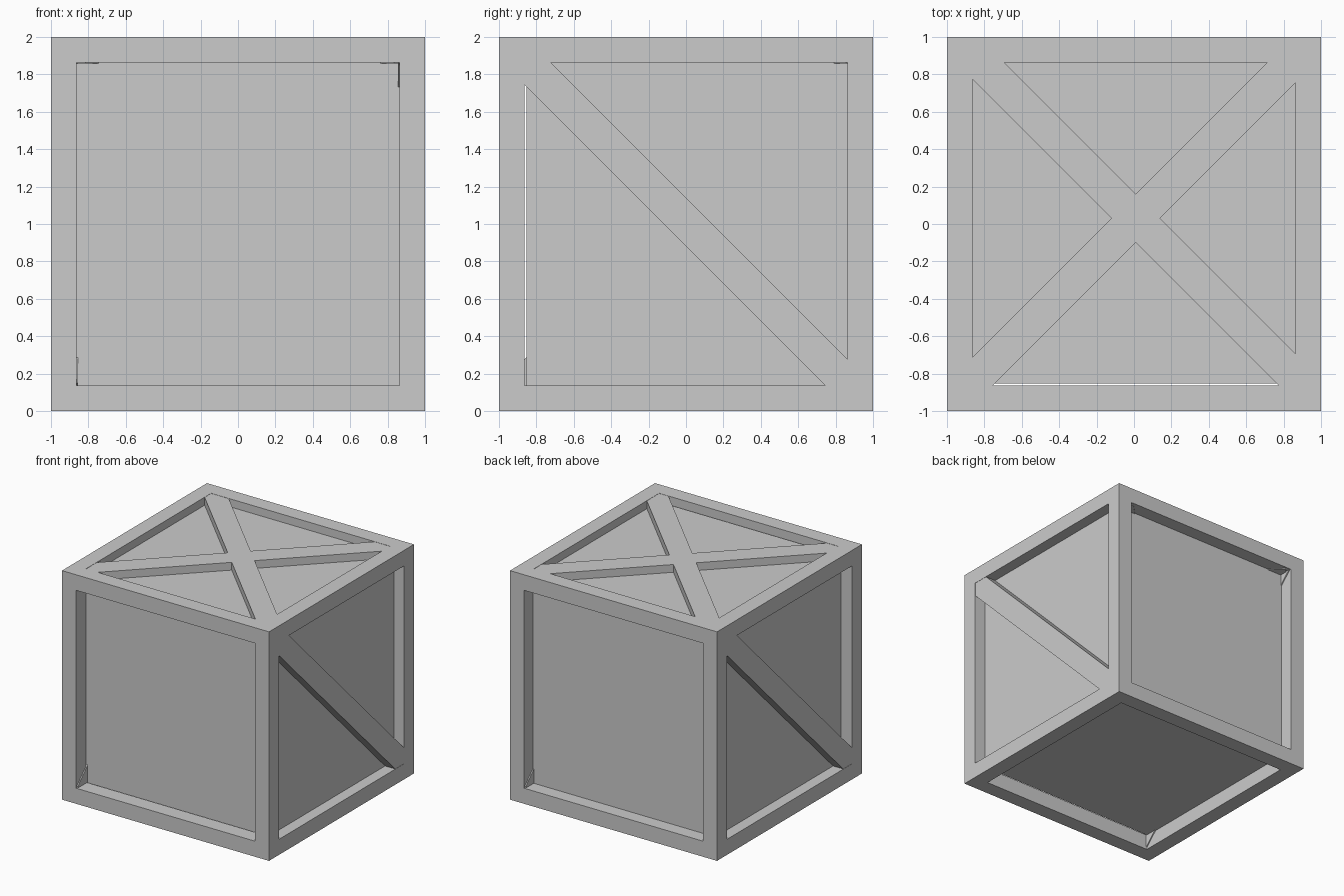
import bpy, bmesh
from math import radians, sqrt
from mathutils import Matrix, Vector

if "Cube" in bpy.data.objects:
    bpy.data.objects.remove(bpy.data.objects["Cube"])

RAIL = 0.136      # width of the frame rails
BRACE_W = 0.184   # width of the diagonal boards


def finish(bm, name):
    bmesh.ops.recalc_face_normals(bm, faces=bm.faces)
    mesh = bpy.data.meshes.new(name)
    bm.to_mesh(mesh)
    bm.free()
    obj = bpy.data.objects.new(name, mesh)
    bpy.context.collection.objects.link(obj)
    return obj


def box(name, center, size, axis='X', angle=0):
    bm = bmesh.new()
    m = (Matrix.Translation(center) @ Matrix.Rotation(radians(angle), 4, axis)
         @ Matrix.Diagonal((*size, 1)))
    bmesh.ops.create_cube(bm, size=1, matrix=m)
    return finish(bm, name)


# Open frame of twelve square rails: inset each side, push in, open the middle
bm = bmesh.new()
bmesh.ops.create_cube(bm, size=2, matrix=Matrix.Translation((0, 0, 1)))
sides = bm.faces[:]
bmesh.ops.inset_individual(bm, faces=sides, thickness=RAIL, use_even_offset=True)
bmesh.ops.inset_individual(bm, faces=sides, thickness=0, depth=-RAIL)
bmesh.ops.delete(bm, geom=sides, context='FACES')
bmesh.ops.remove_doubles(bm, verts=bm.verts, dist=0.001)
finish(bm, "crate_frame")

# Inner box forming the recessed panels, slightly set back from the front
lo, hi = Vector((-0.9, -0.853, 0.13)), Vector((0.9, 0.88, 1.93))
box("inner_panels", (lo + hi) / 2, hi - lo)

# One diagonal board on each side, rotated half a turn from each other
for name, s in (("right_brace", 1), ("left_brace", -1)):
    box(name, (s * 0.926, s * 0.005, 1.005), (0.143, 0.92 * 2 * sqrt(2), BRACE_W),
        'X', -45 * s)

# Crossed boards on the lid
for name, angle in (("lid_brace_a", 45), ("lid_brace_b", -45)):
    box(name, (0.009, 0.031, 1.928), (0.89 * 2 * sqrt(2), BRACE_W, 0.14), 'Z', angle)
